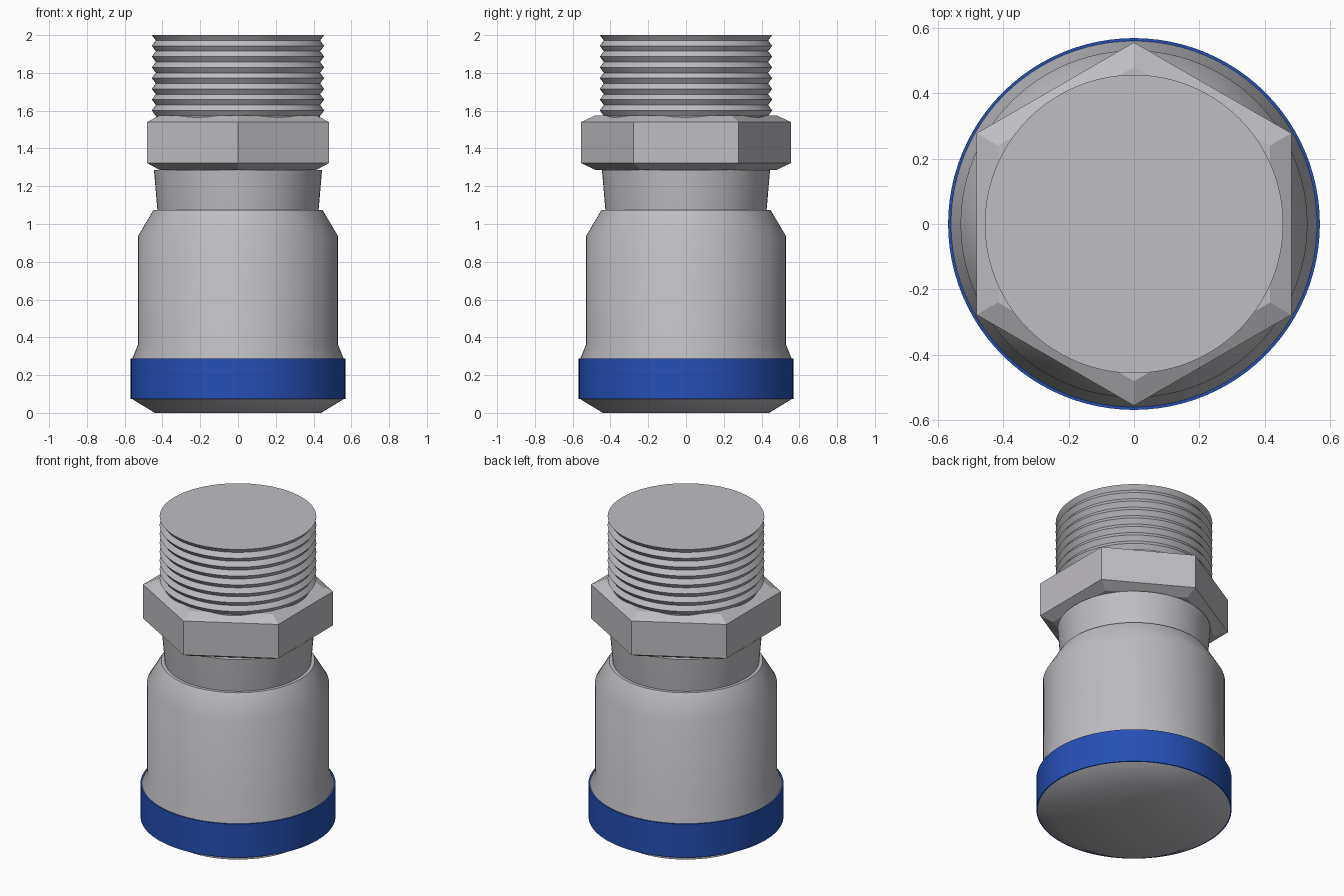
import bpy, bmesh, math

if "Cube" in bpy.data.objects:
    bpy.data.objects.remove(bpy.data.objects["Cube"])

SEG = 96


def material(name, rgb):
    m = bpy.data.materials.new(name)
    m.diffuse_color = (*rgb, 1.0)
    m.use_nodes = True
    m.node_tree.nodes["Principled BSDF"].inputs["Base Color"].default_value = m.diffuse_color
    return m


metal = material("brushed_metal", (0.52, 0.51, 0.54))
blue = material("blue_band", (0.018, 0.08, 0.46))


def lathe(name, profile, mat, sides=SEG, angle=35, turn=0.0):
    """Stack rings of (radius, z), bridge them and cap both ends."""
    bm = bmesh.new()
    rings = []
    for r, z in profile:
        rings.append([bm.verts.new((r * math.cos(turn + math.tau * i / sides),
                                    r * math.sin(turn + math.tau * i / sides), z))
                      for i in range(sides)])
    for a, b in zip(rings, rings[1:]):
        for i in range(sides):
            j = (i + 1) % sides
            bm.faces.new((a[i], a[j], b[j], b[i]))
    bm.faces.new(rings[0][::-1])
    bm.faces.new(rings[-1])
    mesh = bpy.data.meshes.new(name)
    bm.to_mesh(mesh)
    bm.free()
    mesh.materials.append(mat)
    ob = bpy.data.objects.new(name, mesh)
    bpy.context.collection.objects.link(ob)
    if angle:
        bpy.ops.object.select_all(action='DESELECT')
        ob.select_set(True)
        bpy.context.view_layer.objects.active = ob
        bpy.ops.object.shade_smooth_by_angle(angle=math.radians(angle))
    return ob


# Sleeve: chamfered foot, flared skirt, straight wall and sloped shoulder
lathe("sleeve", [(0.44, 0.0), (0.56, 0.073), (0.56, 0.285), (0.53, 0.36),
                 (0.53, 0.935), (0.447, 1.075)], metal)

# Coloured ring around the foot
lathe("band", [(0.568, 0.073), (0.568, 0.287)], blue)

# Slightly widening neck
lathe("neck", [(0.425, 1.06), (0.427, 1.075), (0.445, 1.287)], metal)

# Hex nut with chamfered top and bottom, corners on the y axis
lathe("hex_nut", [(0.48, 1.287), (0.555, 1.322), (0.555, 1.54), (0.48, 1.575)],
      metal, sides=6, angle=0, turn=math.pi / 2)

# Threaded end: alternating roots and crests, finishing on a crest
steps = 15
thread = [(0.435 if i % 2 == 0 else 0.456, 1.573 + 0.427 * i / steps)
          for i in range(steps + 1)]
lathe("threaded_end", [(0.435, 1.54)] + thread, metal)
